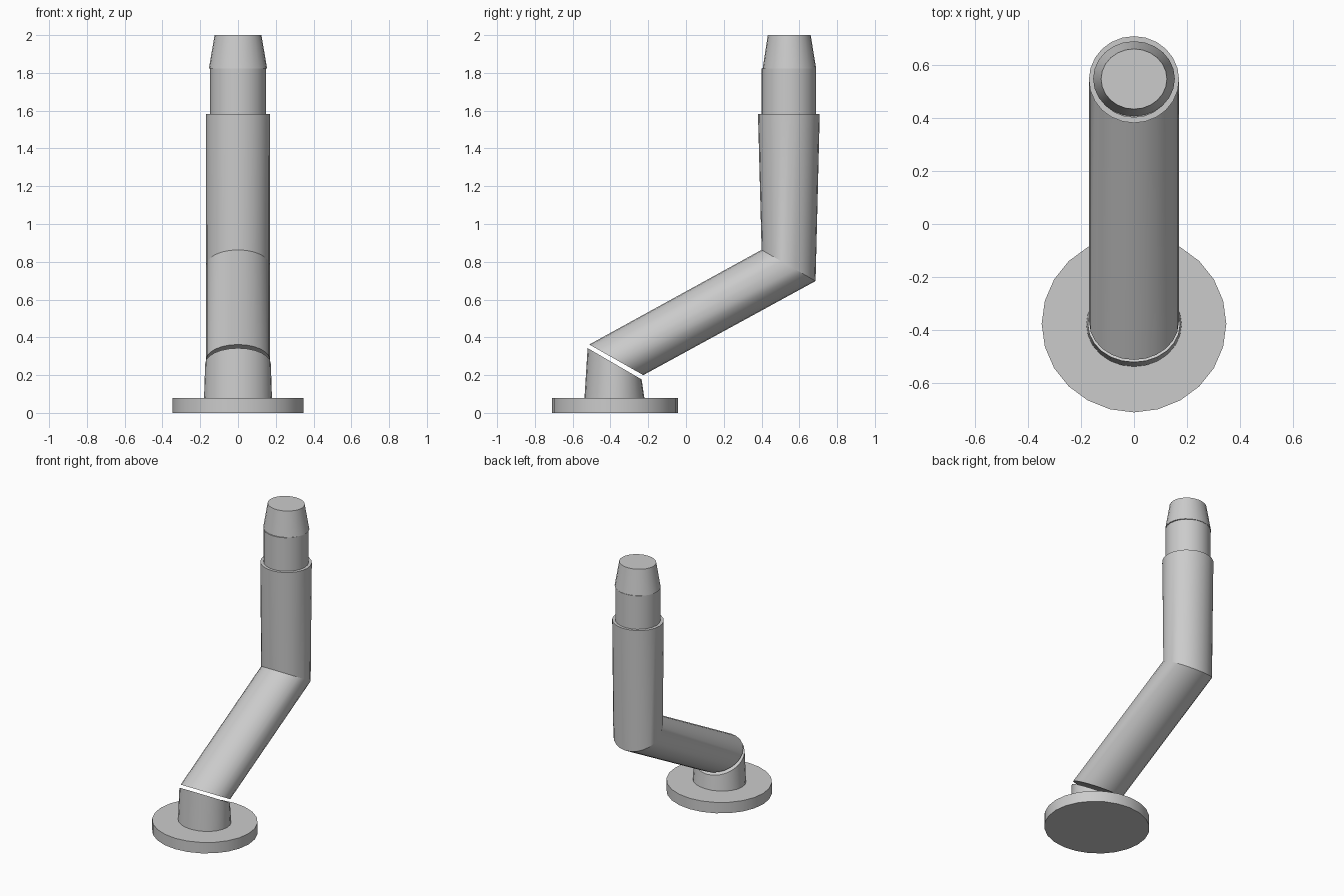
import bpy, bmesh, math
from mathutils import Vector

cube = bpy.data.objects.get("Cube")
if cube:
    bpy.data.objects.remove(cube, do_unlink=True)

SIDES = 24

grey = bpy.data.materials.new("light grey")
grey.use_nodes = True
colour = (0.6, 0.6, 0.6, 1)
grey.diffuse_color = colour
grey.node_tree.nodes["Principled BSDF"].inputs["Base Color"].default_value = colour


def loft(name, sections):
    """Capped tube; each section is (front y, front z, back y, back z, half width)."""
    bm = bmesh.new()
    rings = []
    for fy, fz, by, bz, width in sections:
        front, back = Vector((0, fy, fz)), Vector((0, by, bz))
        mid, half = (front + back) / 2, (back - front) / 2
        ring = []
        for i in range(SIDES):
            a = math.tau * i / SIDES
            ring.append(bm.verts.new(mid + half * math.sin(a) + Vector((width * math.cos(a), 0, 0))))
        rings.append(ring)
    for low, high in zip(rings, rings[1:]):
        for i in range(SIDES):
            j = (i + 1) % SIDES
            bm.faces.new((low[i], low[j], high[j], high[i]))
    bm.faces.new(rings[0][::-1])
    bm.faces.new(rings[-1])
    bmesh.ops.recalc_face_normals(bm, faces=bm.faces)
    mesh = bpy.data.meshes.new(name)
    bm.to_mesh(mesh)
    bm.free()
    mesh.materials.append(grey)
    obj = bpy.data.objects.new(name, mesh)
    bpy.context.collection.objects.link(obj)
    bpy.ops.object.select_all(action='DESELECT')
    obj.select_set(True)
    bpy.context.view_layer.objects.active = obj
    bpy.ops.object.shade_smooth_by_angle(angle=math.radians(25))
    return obj


# Round foot and slanted socket
loft("base_disc", [(-0.71, 0, -0.042, 0, 0.348), (-0.71, 0.078, -0.042, 0.078, 0.348)])
loft("base_socket", [(-0.538, 0.07, -0.219, 0.07, 0.18), (-0.521, 0.343, -0.235, 0.177, 0.174)])

# Bent arm, joined on the mitre
loft("bent_arm", [(-0.512, 0.362, -0.226, 0.2, 0.169),
                  (0.4, 0.863, 0.686, 0.698, 0.169),
                  (0.381, 1.582, 0.708, 1.582, 0.17)])

# Narrow neck and tapered tip
loft("neck", [(0.401, 1.57, 0.689, 1.57, 0.148), (0.401, 1.822, 0.689, 1.822, 0.148)])
loft("tapered_tip", [(0.406, 1.824, 0.689, 1.824, 0.154), (0.433, 2, 0.66, 2, 0.124)])
